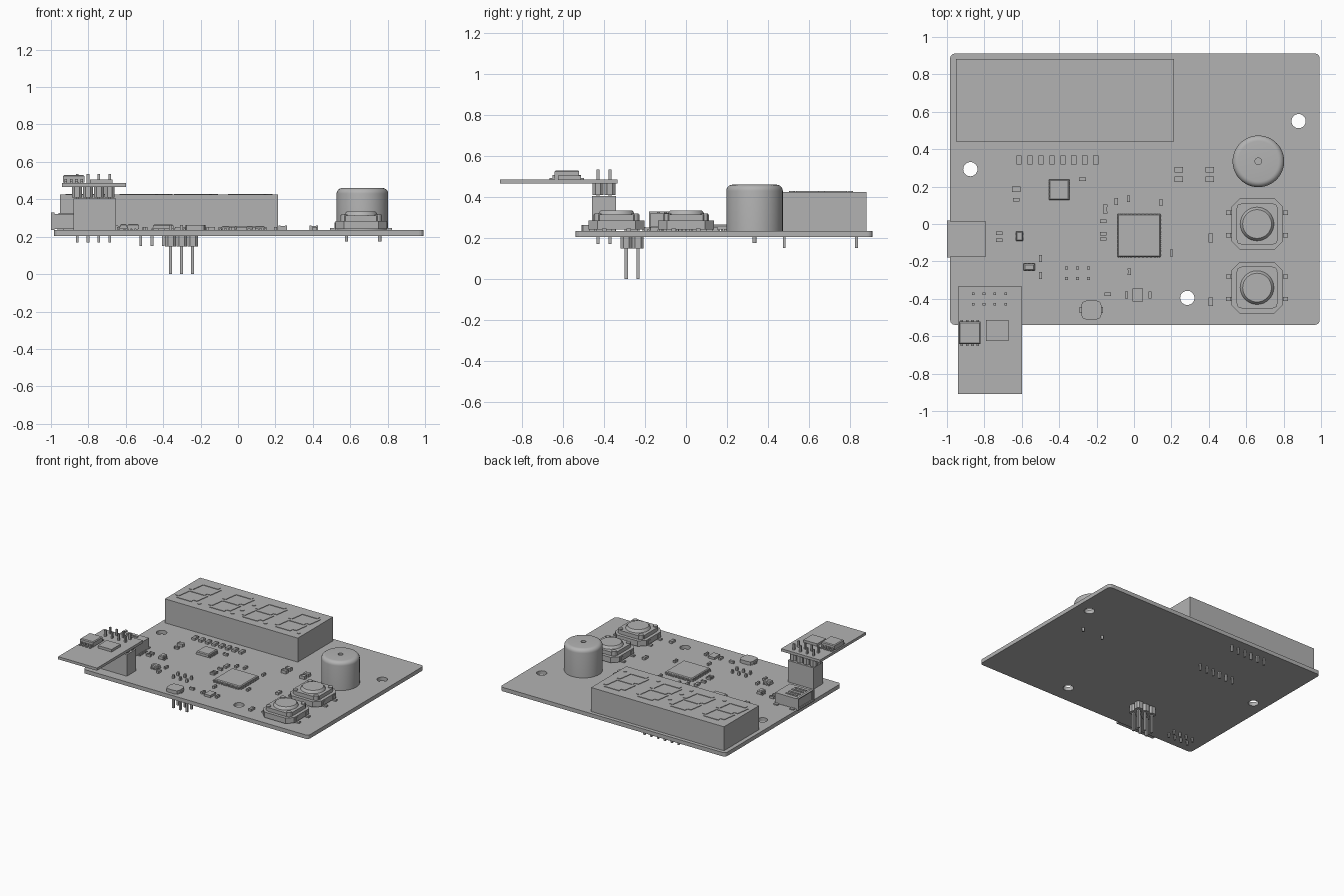
import bpy, bmesh, math
from mathutils import Matrix, Vector

cube = bpy.data.objects.get("Cube")
if cube:
    bpy.data.objects.remove(cube, do_unlink=True)

grey = bpy.data.materials.new("plain_grey")
grey.use_nodes = True
grey.diffuse_color = (0.45, 0.45, 0.45, 1)
grey.node_tree.nodes["Principled BSDF"].inputs["Base Color"].default_value = grey.diffuse_color

TOP, BOTTOM = 0.235, 0.204   # faces of the main circuit board
LID, M_TOP = 0.425, 0.486    # display top, radio board top


def box(bm, x, y, w, d, z0, z1, skew=0):
    m = Matrix.Translation((x, y, (z0 + z1) / 2)) @ Matrix.Diagonal((w, d, z1 - z0, 1))
    if skew:
        m = m @ Matrix(((1, skew * d / w, 0, 0), (0, 1, 0, 0), (0, 0, 1, 0), (0, 0, 0, 1)))
    return bmesh.ops.create_cube(bm, size=1, matrix=m)["verts"]


def disc(bm, x, y, r, z0, z1, sides=32, r_top=None):
    m = Matrix.Translation((x, y, (z0 + z1) / 2))
    return bmesh.ops.create_cone(bm, cap_ends=True, segments=sides, radius1=r,
                                 radius2=r if r_top is None else r_top, depth=z1 - z0, matrix=m)["verts"]


def round_corners(bm, verts, r, segments=4):
    edges = {e for v in verts for e in v.link_edges
             if abs(e.verts[0].co.z - e.verts[1].co.z) > 0.001}
    bmesh.ops.bevel(bm, geom=list(edges), offset=r, segments=segments, profile=0.5, affect='EDGES')


def finish(bm, name, smooth=False):
    mesh = bpy.data.meshes.new(name)
    bmesh.ops.recalc_face_normals(bm, faces=bm.faces)
    bm.to_mesh(mesh)
    bm.free()
    ob = bpy.data.objects.new(name, mesh)
    bpy.context.collection.objects.link(ob)
    mesh.materials.append(grey)
    bpy.ops.object.select_all(action='DESELECT')
    ob.select_set(True)
    bpy.context.view_layer.objects.active = ob
    if smooth:
        bpy.ops.object.shade_smooth_by_angle(angle=math.radians(30))
    return ob


def revolve(name, x, y, profile, steps=48):
    bm = bmesh.new()
    vs = [bm.verts.new((x + r, y, z)) for r, z in profile]
    es = [bm.edges.new(p) for p in zip(vs, vs[1:])]
    bmesh.ops.spin(bm, geom=vs + es, cent=(x, y, 0), axis=(0, 0, 1), angle=math.tau, steps=steps)
    bmesh.ops.remove_doubles(bm, verts=bm.verts, dist=0.0005)
    return finish(bm, name, True)


# Main board with three mounting holes
bm = bmesh.new()
round_corners(bm, box(bm, 0.005, 0.186, 1.976, 1.45, BOTTOM, TOP), 0.025)
board = finish(bm, "main_board")
bm = bmesh.new()
for x, y in ((0.88, 0.55), (-0.875, 0.293), (0.285, -0.395)):
    disc(bm, x, y, 0.038, 0.1, 0.3)
cutter = finish(bm, "hole_cutter")
cutter.hide_render = True
mod = board.modifiers.new("holes", 'BOOLEAN')
mod.object, mod.solver = cutter, 'EXACT'
bpy.context.view_layer.objects.active = board
bpy.ops.object.modifier_apply(modifier="holes")
bpy.data.objects.remove(cutter, do_unlink=True)

# Four digit display: case, slanted segments, dots and pins
bm = bmesh.new()
box(bm, -0.368, 0.662, 1.165, 0.44, TOP, LID)
finish(bm, "display_case")
bm = bmesh.new()
SLANT = 0.15
for i in range(4):
    cx, cy = -0.81 + 0.29 * i, 0.662
    for row in (-1, 0, 1):
        box(bm, cx + SLANT * row * 0.14, cy + row * 0.14, 0.13, 0.028, LID, LID + 0.004)
    for sx in (-1, 1):
        for sy in (-1, 1):
            box(bm, cx + sx * 0.08 + SLANT * sy * 0.07, cy + sy * 0.07,
                0.028, 0.11, LID, LID + 0.004, SLANT)
    disc(bm, cx + 0.11, cy - 0.145, 0.014, LID, LID + 0.004, 16)
for s in (-1, 1):
    disc(bm, -0.375 + s * 0.01, 0.662 + s * 0.06, 0.016, LID, LID + 0.004, 16)
finish(bm, "display_segments")
bm = bmesh.new()
for i in range(6):
    for y in (0.48, 0.833):
        box(bm, -0.52 + 0.06 * i, y, 0.014, 0.014, 0.15, TOP)
finish(bm, "display_pins")

# Buzzer with rounded rim and sound hole
R, H = 0.138, 0.46
rim = [(R - 0.03 + 0.03 * math.cos(a), H - 0.03 + 0.03 * math.sin(a))
       for a in (math.pi / 2 * k / 6 for k in range(7))]
revolve("buzzer", 0.665, 0.335, [(0, TOP), (R, TOP)] + rim + [(0.018, H), (0.018, H - 0.03), (0, H - 0.03)])
bm = bmesh.new()
for x in (0.58, 0.757):
    disc(bm, x, 0.335, 0.009, 0.175, TOP, 12)
finish(bm, "buzzer_pins")

# Push buttons
for name, y in (("rear", 0.0), ("front", -0.34)):
    x = 0.658
    bm = bmesh.new()
    round_corners(bm, box(bm, x, y, 0.275, 0.275, 0.242, 0.285), 0.045, 1)
    round_corners(bm, box(bm, x, y, 0.225, 0.225, 0.285, 0.314), 0.03, 1)
    for sx in (-1, 1):
        for sy in (-1, 1):
            disc(bm, x + sx * 0.09, y + sy * 0.09, 0.018, 0.285, 0.32, 16)
    finish(bm, name + "_button_body")
    revolve(name + "_button_cap", x, y, [(0.092, 0.31), (0.085, 0.325), (0.077, 0.334), (0, 0.334)], 32)
    bm = bmesh.new()
    for sx in (-1, 1):
        for sy in (-1, 1):
            box(bm, x + sx * 0.15, y + sy * 0.06, 0.03, 0.022, TOP, 0.246)
            box(bm, x + sx * 0.138, y + sy * 0.06, 0.008, 0.022, TOP, 0.275)
    finish(bm, name + "_button_legs")

# USB socket: hollow shell, flared mouth, tongue, springs and feet
bm = bmesh.new()
ux, uy = -0.89, -0.08
for w, d, x0, z0, z1 in ((0.2, 0.185, ux, 0.24, 0.322), (0.018, 0.2, -0.99, 0.237, 0.33)):
    vs = box(bm, x0, uy, w, d, z0, z1)
    mouth = min({f for v in vs for f in v.link_faces}, key=lambda f: f.calc_center_median().x)
    bmesh.ops.inset_region(bm, faces=[mouth], thickness=0.01)
    bmesh.ops.translate(bm, verts=mouth.verts[:], vec=(0, 0, 0))
    inner = bmesh.ops.extrude_discrete_faces(bm, faces=[mouth])["faces"][0]
    bmesh.ops.translate(bm, verts=inner.verts[:], vec=(w * 0.85, 0, 0))
box(bm, ux - 0.01, uy, 0.13, 0.12, 0.27, 0.288)
finish(bm, "usb_shell")
bm = bmesh.new()
for s in (-1, 1):
    for dx in (-0.057, 0.083):
        box(bm, ux + dx, uy + s * 0.102, 0.035, 0.025, TOP, 0.243)
    box(bm, ux - 0.02, uy + s * 0.055, 0.1, 0.015, 0.32, 0.327)
    box(bm, ux - 0.02, uy + s * 0.02, 0.1, 0.015, 0.32, 0.327)
for i in range(5):
    box(bm, -0.785, uy - 0.04 + 0.02 * i, 0.03, 0.01, TOP, 0.243)
finish(bm, "usb_feet_and_springs")

# Plug-in radio board on its socket
pins = [(-0.86 + 0.058 * i, y) for i in range(4) for y in (-0.372, -0.43)]
bm = bmesh.new()
box(bm, -0.766, -0.4, 0.225, 0.118, TOP, 0.405)
finish(bm, "radio_socket")
bm = bmesh.new()
for x, y in pins:
    round_corners(bm, box(bm, x, y, 0.054, 0.054, 0.41, 0.466), 0.014, 1)
finish(bm, "radio_pin_spacers")
bm = bmesh.new()
for x, y in pins:
    box(bm, x, y, 0.014, 0.014, 0.17, 0.535)
finish(bm, "radio_pins")
bm = bmesh.new()
box(bm, -0.77, -0.622, 0.34, 0.575, 0.465, M_TOP)
finish(bm, "radio_board")
bm = bmesh.new()
box(bm, -0.73, -0.57, 0.12, 0.112, M_TOP, M_TOP + 0.02)
finish(bm, "radio_flat_chip")


# Chips with pins; sides lists the directions that carry pins
def chip(name, x, y, w, d, z0, z1, count, reach, sides, pin):
    bm = bmesh.new()
    vs = box(bm, x, y, w, d, z0 + 0.005, z1)
    rim = {e for v in vs for e in v.link_edges if all(u.co.z > z1 - 0.001 for u in e.verts)}
    bmesh.ops.bevel(bm, geom=list(rim), offset=0.006, segments=1, affect='EDGES')
    for s in (-1, 1):
        for axis in sides:
            span = w if axis == "y" else d
            for i in range(count):
                t = span * ((i + 0.5) / count - 0.5)
                if axis == "y":
                    box(bm, x + t, y + s * (d + reach) / 2, pin, reach, z0, z0 + 0.008)
                    box(bm, x + t, y + s * (d / 2 + reach * 0.2), pin, reach * 0.4, z0, (z0 + z1) / 2)
                else:
                    box(bm, x + s * (w + reach) / 2, y + t, reach, pin, z0, z0 + 0.008)
                    box(bm, x + s * (w / 2 + reach * 0.2), y + t, reach * 0.4, pin, z0, (z0 + z1) / 2)
    finish(bm, name)


chip("radio_memory_chip", -0.878, -0.582, 0.115, 0.12, M_TOP, 0.53, 4, 0.024, "y", 0.014)
chip("main_processor", 0.027, -0.062, 0.23, 0.23, TOP, 0.258, 11, 0.01, "xy", 0.01)
chip("driver_chip", -0.4, 0.183, 0.108, 0.112, TOP, 0.265, 5, 0.008, "x", 0.01)
chip("left_regulator", -0.612, -0.066, 0.038, 0.052, TOP, 0.268, 2, 0.008, "x", 0.012)
chip("front_regulator", -0.56, -0.23, 0.06, 0.036, TOP, 0.268, 3, 0.008, "y", 0.012)

# Programming header under the board
bm = bmesh.new()
bm2 = bmesh.new()
for i in range(3):
    for y in (-0.235, -0.292):
        x = -0.36 + 0.059 * i
        round_corners(bm, box(bm, x, y, 0.058, 0.056, 0.148, BOTTOM), 0.014, 1)
        box(bm2, x, y, 0.016, 0.016, 0, 0.262)
finish(bm, "header_block")
finish(bm2, "header_pins")

# Crystal and round-cornered coil
bm = bmesh.new()
box(bm, 0.02, -0.38, 0.055, 0.07, TOP, 0.252)
finish(bm, "crystal")
bm = bmesh.new()
round_corners(bm, box(bm, -0.228, -0.46, 0.108, 0.1, TOP, 0.262), 0.025, 2)
for s in (-1, 1):
    box(bm, -0.228 + s * 0.045, -0.46, 0.035, 0.03, TOP, 0.245)
finish(bm, "coil")

# Small parts: a body with a raised contact at each end of the long side
bm = bmesh.new()


def small_part(x, y, w, d, h=0.018):
    box(bm, x, y, w * 0.98, d * 0.98, TOP, TOP + h - 0.002)
    for s in (-1, 1):
        if w > d:
            box(bm, x + s * w * 0.38, y, w * 0.24, d, TOP, TOP + h)
        else:
            box(bm, x, y + s * d * 0.38, w, d * 0.24, TOP, TOP + h)


for i in range(8):
    small_part(-0.615 + 0.0587 * i, 0.342, 0.028, 0.05)
for x in (0.24, 0.405):
    for y in (0.29, 0.24):
        small_part(x, y, 0.045, 0.03, 0.025)
for x, y in ((-0.275, 0.24), (-0.63, 0.13), (-0.72, -0.05), (-0.72, -0.087), (-0.165, 0.015),
             (-0.165, -0.052), (-0.165, -0.08), (-0.14, -0.375)):
    small_part(x, y, 0.036, 0.018)
for x, y in ((-0.5, -0.185), (-0.5, -0.275), (-0.095, 0.12), (-0.03, 0.135), (0.145, 0.115),
             (0.2, -0.155), (-0.025, -0.255), (-0.04, -0.38), (0.085, -0.38)):
    small_part(x, y, 0.017, 0.036)
for x, y in ((0.41, -0.075), (0.41, -0.415), (-0.155, 0.08)):
    small_part(x, y, 0.024, 0.046)
small_part(-0.63, 0.185, 0.046, 0.03, 0.025)
finish(bm, "small_components")
